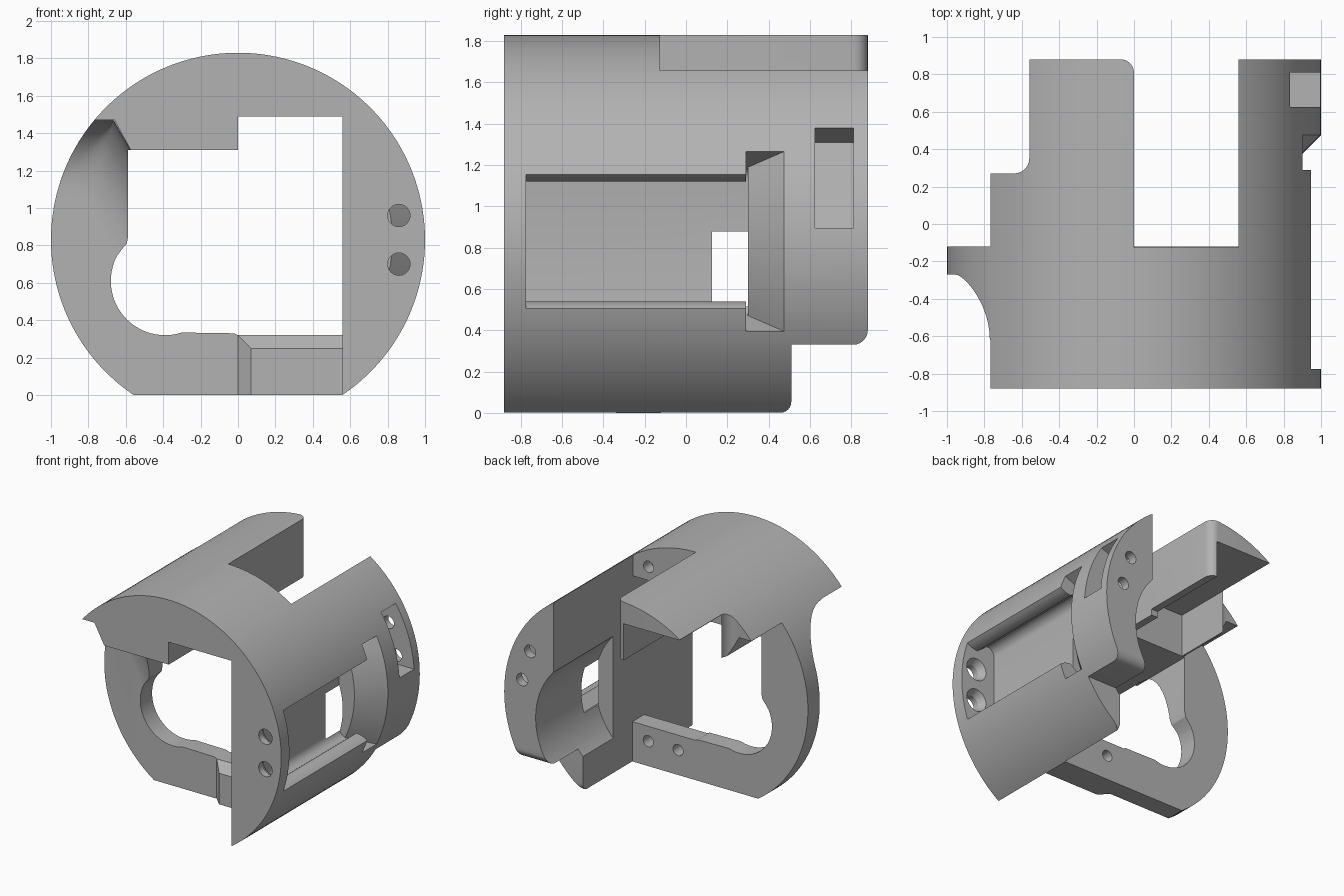
import bpy, bmesh
from math import sin, cos, pi, radians, sqrt, asin

cube = bpy.data.objects.get("Cube")
if cube:
    bpy.data.objects.remove(cube)

grey = bpy.data.materials.new("plain grey")
grey.use_nodes = True
grey.diffuse_color = (0.45, 0.45, 0.45, 1)
grey.node_tree.nodes["Principled BSDF"].inputs["Base Color"].default_value = (0.45, 0.45, 0.45, 1)

MID = 0.83      # height of the cylinder axis


def loft(name, sections, axis="y"):
    """Closed solid through (position, outline) sections along an axis."""
    place = {"y": lambda p, k: (p[0], k, p[1]),
             "z": lambda p, k: (p[0], p[1], k),
             "x": lambda p, k: (k, p[0], p[1])}[axis]
    bm = bmesh.new()
    rings = [[bm.verts.new(place(p, k)) for p in pts] for k, pts in sections]
    for a, b in zip(rings, rings[1:]):
        for i in range(len(a)):
            j = (i + 1) % len(a)
            bm.faces.new((a[i], a[j], b[j], b[i]))
    bm.faces.new(rings[0])
    bm.faces.new(rings[-1])
    bmesh.ops.recalc_face_normals(bm, faces=bm.faces)
    mesh = bpy.data.meshes.new(name)
    bm.to_mesh(mesh)
    bm.free()
    mesh.materials.append(grey)
    ob = bpy.data.objects.new(name, mesh)
    bpy.context.collection.objects.link(ob)
    return ob


def prism(name, pts, a, b, axis="y"):
    return loft(name, [(a, pts), (b, pts)], axis)


def arc(cx, cy, r, a, b, n):
    step = radians(b - a) / n
    return [(cx + r * cos(radians(a) + i * step), cy + r * sin(radians(a) + i * step))
            for i in range(n + 1)]


def rect(x0, x1, z0, z1):
    return [(x0, z0), (x1, z0), (x1, z1), (x0, z1)]


def combine(ob, other, operation):
    mod = ob.modifiers.new(operation.lower(), "BOOLEAN")
    mod.operation, mod.object, mod.solver = operation, other, "EXACT"
    bpy.ops.object.select_all(action="DESELECT")
    bpy.context.view_layer.objects.active = ob
    ob.select_set(True)
    bpy.ops.object.modifier_apply(modifier=mod.name)
    bpy.data.objects.remove(other)


# Side wall and top cap
body = prism("cylindrical_housing", [
    (-0.77, 1.47), (-0.66, 1.47), (-0.59, 1.34), (-0.55, 1.266), (0.5, 1.266), (0.5, 0.45),
    (0.56, 0.38), (0.56, -0.1), (1.1, -0.1), (1.1, 2), (-0.77, 2)], -1, 1)

# Thin ring plate
combine(body, prism("ring_plate", rect(-1.1, 0.62, -0.1, 1.6), -0.27, -0.12), "UNION")

# Chamfered foot block in front of the ring
foot = rect(0, 0.6, -0.1, 0.32)
combine(body, loft("foot_block", [(-0.34, rect(0.07, 0.6, -0.1, 0.25)), (-0.27, foot),
                                  (-0.2, foot)]), "UNION")


# Concave gusset blending the ring into the cap
def gusset_outline(d):
    t, z = 0.16 - d, 1.47 - d
    cx, s = (t - 0.5 * z) / 0.866, 0.13 * d / 0.355
    p, q = (cx + 0.5 * s, z - 0.866 * s), (cx - s, z)
    pts = [(-0.55, 1.6), (-0.55, (t + 0.866 * 0.55) / 0.5)]
    for i in range(7):
        u = i / 6
        pts.append(((1 - u) ** 2 * p[0] + 2 * u * (1 - u) * cx + u * u * q[0],
                    (1 - u) ** 2 * p[1] + 2 * u * (1 - u) * z + u * u * q[1]))
    return pts + [(-1.1, z), (-1.1, 1.6)]


sections = [(-0.2, gusset_outline(0.355))]
for i in range(13):
    a = pi / 2 * (1 - i / 12)
    sections.append((-0.62 + 0.35 * sin(a), gusset_outline(0.003 + 0.352 * (1 - cos(a)))))
combine(body, loft("gusset", sections), "UNION")

# Trim everything to the outer cylinder with its flat base
base = math_angle = asin(MID) * 180 / pi
combine(body, prism("outer_cylinder", arc(0, MID, 1, -base, 180 + base, 120), -0.88, 0.88),
        "INTERSECT")

cutters = []


def cut(*args):
    cutters.append(prism("cutter", *args))


# Main opening from front to back
cut([(0.56, 0.32), (0, 0.32), (-0.02, 0.33)] + arc(-0.39, 0.61, 0.29, -72, -207, 24)
    + [(-0.62, 0.78), (-0.595, 0.81), (-0.587, 0.85), (-0.587, 1.31), (0, 1.31), (0, 1.49),
       (0.56, 1.49)], -1.2, 1.2)

# Back notch in the top, and the side notch of the cap
cut([(0.56, -0.125), (0, -0.125)] + arc(-0.07, 0.81, 0.07, 0, 90, 6)
    + [(-0.07, 1.1), (0.56, 1.1)], 1.2, 2.1, "z")
cut([(-1.2, 0.27)] + arc(-0.64, 0.35, 0.08, -90, 0, 6) + [(-0.56, 1.1), (-1.2, 1.1)],
    1.0, 2.1, "z")

# Pocket under the cap, and shorter rib beside it
cut(rect(-0.56, -0.06, 1.2, 1.655), -0.12, 1.1)
cut(rect(-0.1, 0.1, 1.2, 1.36), 0.2, 1.1)

# Step under the back of the wall, with rounded corners
cut([(0.455, -0.2)] + arc(0.455, 0.055, 0.055, -90, 0, 6) + [(0.51, 0.33)]
    + arc(0.81, 0.40, 0.07, -90, 0, 6) + [(1.1, 0.40), (1.1, -0.2)], 0.4, 1.2, "x")

# Inner bore of the wall
cut(arc(0.117, 0.69, 0.604, 0, 360, 72)[:-1], 0.125, 1.1)

# Outer recess with rounded upper and lower lips
half = arc(0.76, 0.29, 0.07, 180, 90, 6) + arc(0.85, 0.44, 0.15, -90, -25, 8) + [(1.1, 0.6)]
cut([(x, MID + h) for x, h in half] + [(x, MID - h) for x, h in reversed(half)], -0.775, 0.30)


def cone_outline(r):
    return arc(0, MID, r, -25.8, 25.8, 16) + arc(0, MID, 1.3, 25.8, -25.8, 16)


cutters.append(loft("cutter", [(0.29, cone_outline(0.815)), (0.5, cone_outline(1.025))]))

# Slot near the back of the wall
cut([(1.2, 0.895), (0.76, 0.895), (0.66, 1.31), (0.835, 1.38), (1.2, 1.53)], 0.625, 0.81)


# Screw holes
def hole(x, z, *stations):
    cutters.append(loft("cutter", [(y, arc(x, z, r, 0, 360, 24)[:-1]) for y, r in stations]))


for z in (0.70, 0.96):
    hole(0.86, z, (-1, 0.06), (-0.83, 0.06), (-0.76, 0.1))
for x, z in ((0.77, 1.21), (0.84, 0.965)):
    hole(x, z, (0.7, 0.05), (1, 0.05))
for x, z in ((0.42, 1.6), (0.42, 0.2), (0.155, 0.2)):
    hole(x, z, (-0.22, 0.045), (0, 0.045))

for cutter in cutters:
    combine(body, cutter, "DIFFERENCE")

bpy.ops.object.select_all(action="DESELECT")
bpy.context.view_layer.objects.active = body
body.select_set(True)
bpy.ops.object.shade_smooth_by_angle(angle=radians(25))
